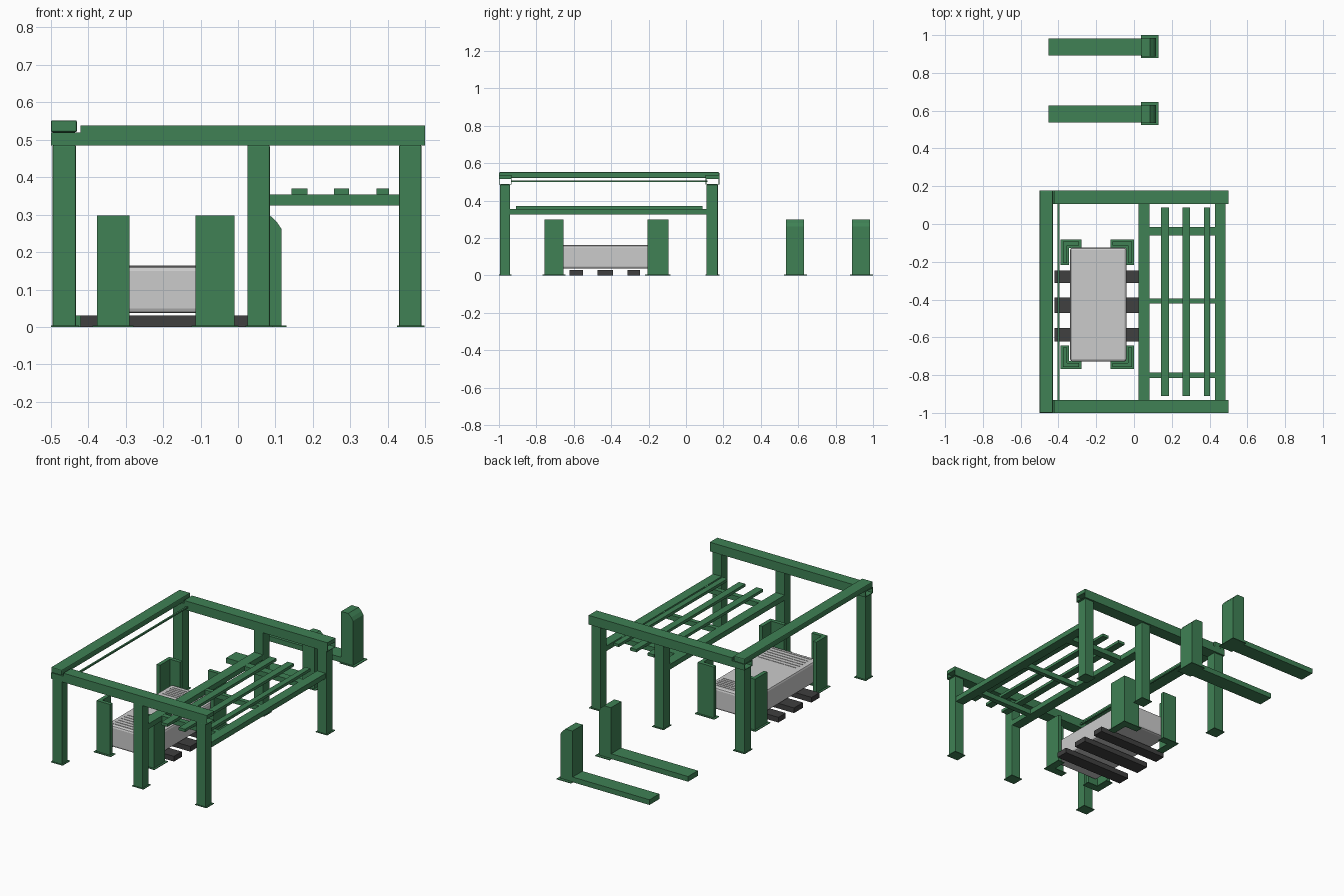
import bpy, bmesh

if "Cube" in bpy.data.objects:
    bpy.data.objects.remove(bpy.data.objects["Cube"])


def material(name, color):
    m = bpy.data.materials.new(name)
    m.diffuse_color = color
    m.use_nodes = True
    m.node_tree.nodes["Principled BSDF"].inputs["Base Color"].default_value = m.diffuse_color
    return m


GREEN = material("green_paint", (0.05, 0.22, 0.09, 1))
DARK = material("dark_timber", (0.05, 0.05, 0.05, 1))


def prism(name, profile, axis, a, b, mat=None, caps=True, bevel=0):
    """Extrude a 2D profile along x, y or z between a and b."""
    place = {"x": lambda p, t: (t, p[0], p[1]),
             "y": lambda p, t: (p[0], t, p[1]),
             "z": lambda p, t: (p[0], p[1], t)}[axis]
    bm = bmesh.new()
    lo = [bm.verts.new(place(p, a)) for p in profile]
    hi = [bm.verts.new(place(p, b)) for p in profile]
    n = len(profile)
    for i in range(n):
        j = (i + 1) % n
        bm.faces.new((lo[i], lo[j], hi[j], hi[i]))
    if caps:
        bm.faces.new(lo[::-1])
        bm.faces.new(hi)
    bmesh.ops.recalc_face_normals(bm, faces=bm.faces)
    me = bpy.data.meshes.new(name)
    bm.to_mesh(me)
    bm.free()
    ob = bpy.data.objects.new(name, me)
    bpy.context.collection.objects.link(ob)
    if mat:
        me.materials.append(mat)
    if bevel:
        mod = ob.modifiers.new("bevel", "BEVEL")
        mod.width, mod.segments = bevel, 2
    return ob


def rect(u0, u1, v0, v1):
    return [(u0, v0), (u1, v0), (u1, v1), (u0, v1)]


def box(name, x0, x1, y0, y1, z0, z1, mat=GREEN, bevel=0):
    return prism(name, rect(x0, x1, y0, y1), "z", z0, z1, mat, True, bevel)


def tube_x(name, x0, x1, y0, y1, z0, z1, t=0.005):
    """Open-ended rectangular tube along x."""
    ob = prism(name, rect(y0, y1, z0, z1), "x", x0, x1, GREEN, caps=False)
    mod = ob.modifiers.new("wall", "SOLIDIFY")
    mod.thickness, mod.offset = t, -1


# Six frame posts with foot plates, and the two long top beams
for side, y0, y1 in (("front", -0.995, -0.94), ("back", 0.11, 0.17)):
    for pos, x0, x1 in (("left", -0.495, -0.433), ("middle", 0.025, 0.085),
                        ("right", 0.43, 0.49)):
        box(f"{side}_{pos}_post", x0, x1, y0, y1, 0, 0.485, bevel=0.003)
        box(f"{side}_{pos}_foot", x0 - 0.005, x1 + 0.008, y0 - 0.005,
            y1 + 0.008, 0, 0.004)
    tube_x(f"{side}_top_beam", -0.5, 0.5, y0 - 0.005, y1 + 0.008, 0.485, 0.52)
    box(f"{side}_top_rail", -0.42, 0.5, y0 - 0.005, y1 + 0.008, 0.52, 0.538)

# Left cross beam on top and the thin tie rod beneath it
box("left_cross_beam", -0.5, -0.43, -1, 0.178, 0.52, 0.552, bevel=0.005)
box("tie_rod", -0.405, -0.395, -0.935, 0.115, 0.499, 0.508)

# Lower rack: side beams, cross bars and slats
box("rack_inner_beam", 0.025, 0.083, -0.945, 0.12, 0.325, 0.355)
box("rack_outer_beam", 0.43, 0.485, -0.945, 0.12, 0.325, 0.355)
for i, (y, w) in enumerate(((-0.80, 0.03), (-0.408, 0.025), (-0.038, 0.045))):
    box(f"rack_cross_bar_{i}", 0.083, 0.43, y - w / 2, y + w / 2, 0.325, 0.354)
for i, (x0, x1) in enumerate(((0.143, 0.185), (0.257, 0.297), (0.37, 0.403))):
    box(f"rack_slat_{i}", x0, x1, -0.91, 0.088, 0.354, 0.37)

# Four corner guides made of angle section, corners pointing outwards
for side, y_out, y_in in (("front", -0.757, -0.655), ("back", -0.093, -0.207)):
    for pos, x_out, x_in in (("left", -0.377, -0.29), ("right", -0.01, -0.113)):
        tx = 0.022 if x_in > x_out else -0.022
        ty = 0.022 if y_in > y_out else -0.022
        angle = [(x_out, y_out), (x_in, y_out), (x_in, y_out + ty),
                 (x_out + tx, y_out + ty), (x_out + tx, y_in), (x_out, y_in)]
        prism(f"{side}_{pos}_guide", angle, "z", 0, 0.298, GREEN)
        # L-shaped foot plate
        ex, ey = -0.5 * tx, -0.5 * ty
        foot = [(x + (ex if abs(x - x_out) < 0.001 else -ex),
                 y + (ey if abs(y - y_out) < 0.001 else -ey)) for x, y in angle]
        prism(f"{side}_{pos}_guide_foot", foot, "z", 0, 0.004, GREEN)

# Grey stack with fine ribs at each end, lying on three timbers
box("stack", -0.338, -0.04, -0.728, -0.125, 0.037, 0.162, None, bevel=0.012)
for i in range(6):
    for part, y in (("front", -0.705 + i * 0.026), ("back", -0.25 + i * 0.018)):
        box(f"stack_{part}_rib_{i}", -0.31, -0.065, y, y + 0.005,
            0.16, 0.164, None)
for i, (y0, y1) in enumerate(((-0.622, -0.55), (-0.472, -0.39), (-0.313, -0.247))):
    box(f"timber_{i}", -0.42, 0.025, y0, y1, 0, 0.03, DARK)

# Two loose L-shaped supports behind the frame
for i, y in enumerate((0.583, 0.936)):
    post = [(0.04, 0), (0.116, 0), (0.116, 0.262), (0.104, 0.28),
            (0.085, 0.298), (0.04, 0.298)]
    prism(f"support_{i}_upright", post, "y", y - 0.048, y + 0.048, GREEN)
    box(f"support_{i}_arm", -0.453, 0.05, y - 0.045, y + 0.045, 0, 0.03)
    box(f"support_{i}_foot", 0.037, 0.13, y - 0.058, y + 0.064, 0, 0.004)
